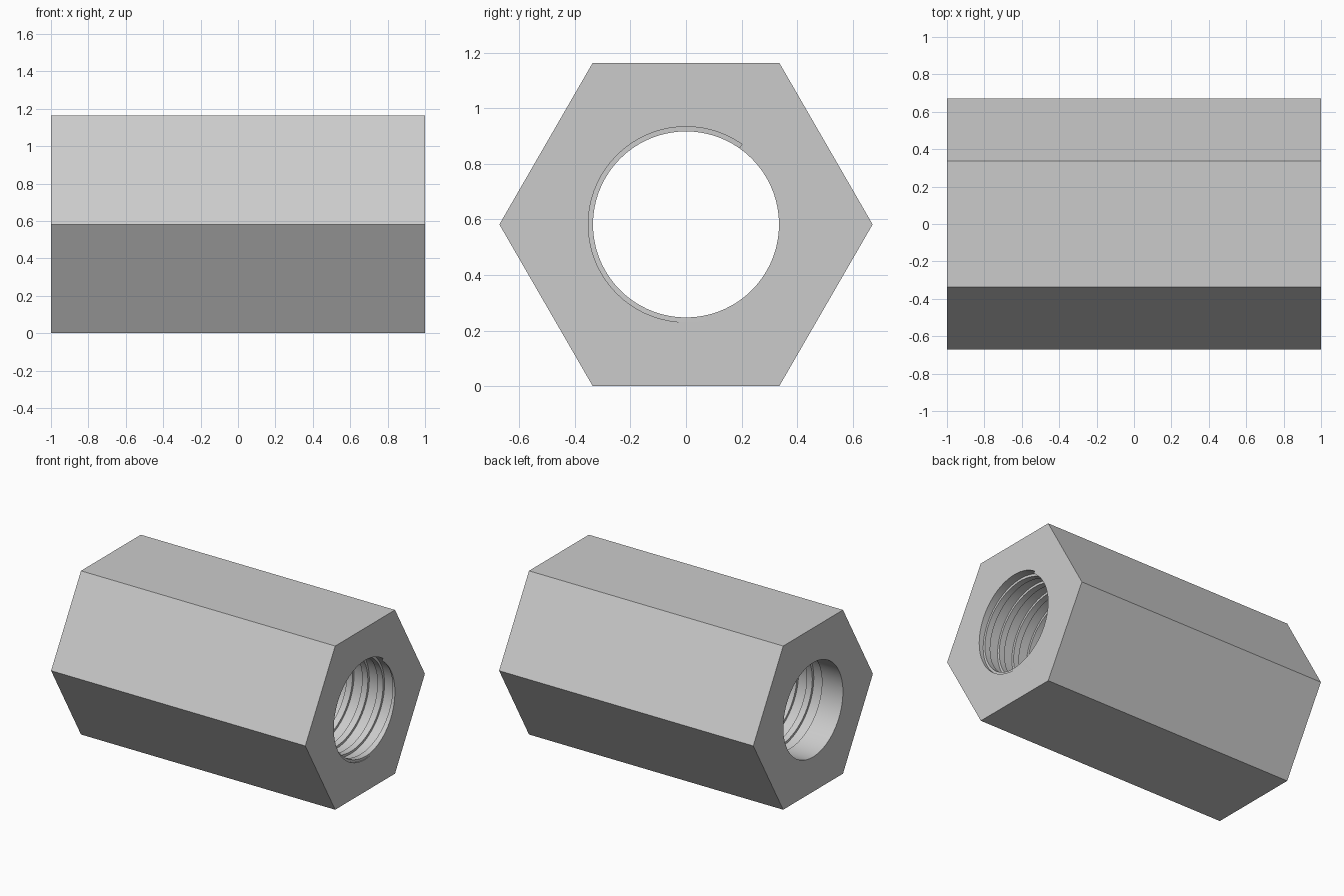
import bpy, bmesh
from math import cos, sin, pi, radians, sqrt

cube = bpy.data.objects.get("Cube")
if cube:
    bpy.data.objects.remove(cube, do_unlink=True)

HEX_R = 0.672            # centre to corner
MID_Z = HEX_R * sqrt(3) / 2
BORE, ROOT = 0.335, 0.352
PITCH, GROOVE = 0.12, 0.63
STEPS = 72               # steps per turn
THREAD_START = -0.87     # plain bore before this point

steel = bpy.data.materials.new("steel grey")
steel.use_nodes = True
steel.diffuse_color = (0.6, 0.6, 0.6, 1)
steel.node_tree.nodes["Principled BSDF"].inputs["Base Color"].default_value = (0.6, 0.6, 0.6, 1)

bm = bmesh.new()


def point(x, r, angle):
    return bm.verts.new((x, r * cos(angle), MID_Z + r * sin(angle)))


# Hexagonal outside wall
rings = [[point(x, HEX_R, k * pi / 3) for k in range(6)] for x in (-1, 1)]
for k in range(6):
    n = (k + 1) % 6
    bm.faces.new((rings[0][k], rings[0][n], rings[1][n], rings[1][k]))

# Threaded bore: a helical groove section swept past both ends
half = GROOVE * PITCH / 2
turns = int(2 / PITCH) + 5
origin = 1 + 2 * PITCH - turns * PITCH - PITCH * radians(168.5) / (2 * pi)
sections = []
for i in range(turns * STEPS + 1):
    angle = 2 * pi * i / STEPS
    x = origin + PITCH * i / STEPS
    root = ROOT if x > THREAD_START else BORE
    sections.append([point(x + dx, r, angle) for dx, r in
                     ((-half, BORE), (-half, root), (half, root), (half, BORE))])
for i in range(len(sections) - 1):
    a, b = sections[i], sections[i + 1]
    for k in range(3):
        bm.faces.new((a[k], a[k + 1], b[k + 1], b[k]))
    if i + STEPS + 1 < len(sections):
        c, d = sections[i + STEPS], sections[i + STEPS + 1]
        bm.faces.new((a[3], c[0], d[0], b[3]))
bmesh.ops.remove_doubles(bm, verts=bm.verts, dist=1e-5)

# Trim the bore flush and close both end faces
for side in (-1, 1):
    bmesh.ops.bisect_plane(bm, geom=bm.verts[:] + bm.edges[:] + bm.faces[:], dist=1e-6,
                           plane_co=(side, 0, 0), plane_no=(side, 0, 0), clear_outer=True)
for side in (-1, 1):
    rim = [e for e in bm.edges if e.is_boundary
           and all(abs(v.co.x - side) < 1e-4 for v in e.verts)]
    bmesh.ops.triangle_fill(bm, edges=rim, use_beauty=True, normal=(side, 0, 0))
bmesh.ops.recalc_face_normals(bm, faces=bm.faces)

mesh = bpy.data.meshes.new("threaded_hex_sleeve")
bm.to_mesh(mesh)
bm.free()
mesh.materials.append(steel)
sleeve = bpy.data.objects.new("threaded_hex_sleeve", mesh)
bpy.context.collection.objects.link(sleeve)
bpy.context.view_layer.objects.active = sleeve
sleeve.select_set(True)
bpy.ops.object.shade_smooth_by_angle(angle=radians(30))
